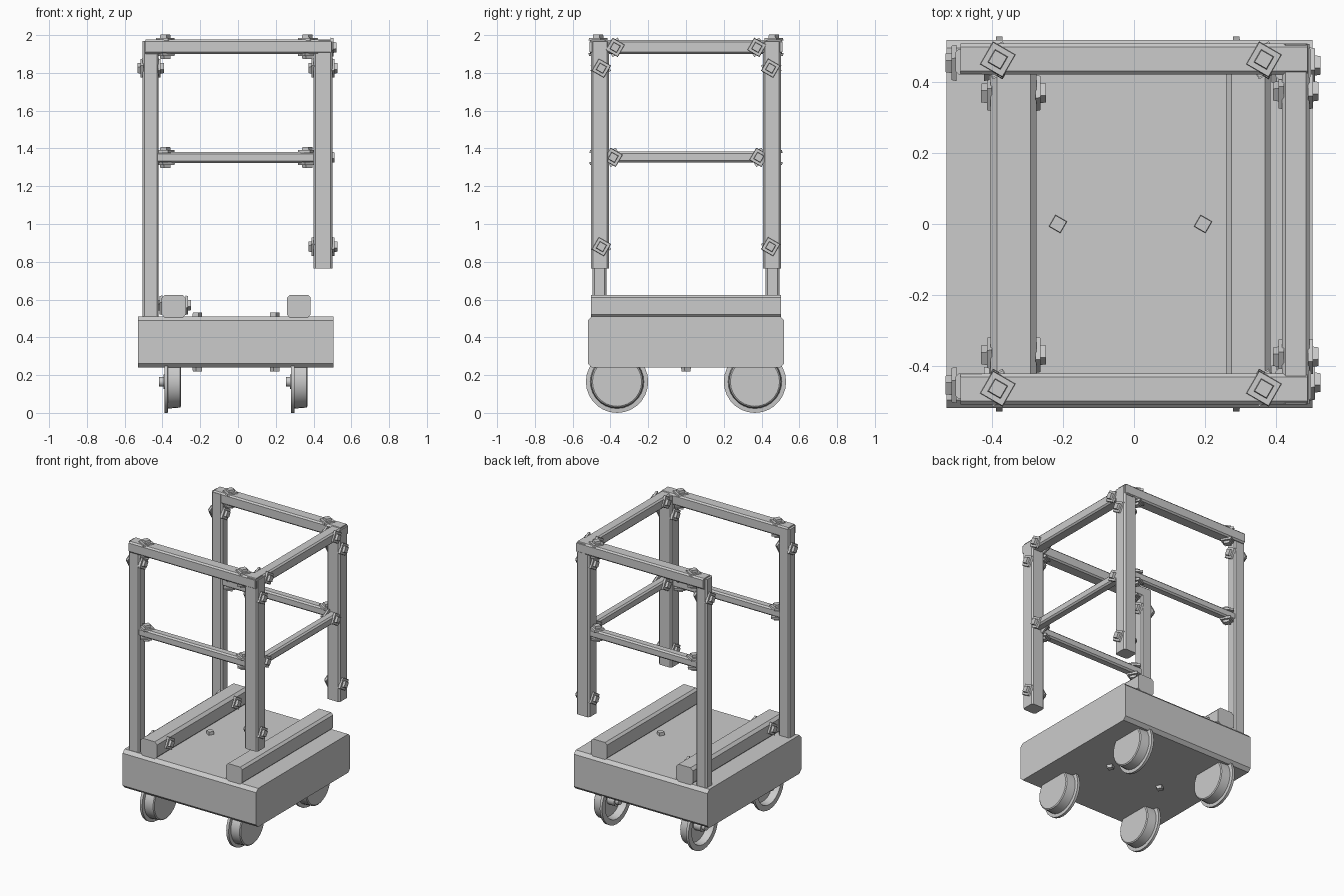
import bpy, bmesh, math
from mathutils import Vector, Matrix

if "Cube" in bpy.data.objects:
    bpy.data.objects.remove(bpy.data.objects["Cube"])


def finish(name, bm):
    bmesh.ops.recalc_face_normals(bm, faces=bm.faces)
    me = bpy.data.meshes.new(name)
    bm.to_mesh(me)
    bm.free()
    ob = bpy.data.objects.new(name, me)
    bpy.context.collection.objects.link(ob)
    return ob


def beam(name, lo, hi, axis, c):
    """Bar between two corners, long edges along axis chamfered by c."""
    bm = bmesh.new()
    lo, hi = Vector(lo), Vector(hi)
    size = hi - lo
    bmesh.ops.create_cube(bm, size=1, matrix=Matrix.Translation((lo + hi) / 2)
                          @ Matrix.Diagonal((*size, 1)))
    edges = [e for e in bm.edges
             if abs((e.verts[0].co - e.verts[1].co)[axis]) > 1e-4]
    bmesh.ops.bevel(bm, geom=edges, offset=c, segments=1, affect='EDGES')
    return finish(name, bm)


def bolt(name, pos, axis, a, b, washer=True):
    """Diamond washer and square nut on both faces a < b of a bar."""
    bm = bmesh.new()
    for face, s in ((a, -1), (b, 1)):
        parts = [(0.053, 0.05, -0.004, 0.011), (0.03, 0.027, 0.009, 0.027)]
        if not washer:
            parts = [(0.027, 0.025, -0.004, 0.022)]
        for r1, r2, h0, h1 in parts:
            p = Vector(pos)
            p[axis] = face + s * (h0 + h1) / 2
            direction = Vector((0, 0, 0))
            direction[axis] = s
            turn = Vector((0, 0, 1)).rotation_difference(direction)
            m = (Matrix.Translation(p) @ turn.to_matrix().to_4x4()
                 @ Matrix.Rotation(math.radians(15), 4, 'Z'))
            bmesh.ops.create_cone(bm, cap_ends=True, segments=4, radius1=r1,
                                  radius2=r2, depth=h1 - h0, matrix=m)
    return finish(name, bm)


def wheel(name, x, y, z):
    """Flanged wheel, open on the -x side with a hub inside."""
    prof = [(0.0, 0), (0.0, 0.036), (-0.022, 0.036), (-0.022, 0)]
    rim = [(0.088, 0), (0.088, 0.13), (0.083, 0.137), (0.02, 0.142), (0.018, 0.165),
           (0, 0.165), (0, 0.128), (0.05, 0.12), (0.05, 0.038), (-0.005, 0.038),
           (-0.005, 0.026), (-0.027, 0.024), (-0.027, 0)]
    bm = bmesh.new()
    vs = [bm.verts.new((x + px, y, z + r)) for px, r in rim]
    es = [bm.edges.new(p) for p in zip(vs, vs[1:])]
    bmesh.ops.spin(bm, geom=vs + es, cent=(x, y, z), axis=(1, 0, 0),
                   angle=math.tau, steps=28, use_duplicate=False)
    bmesh.ops.remove_doubles(bm, verts=bm.verts, dist=1e-4)
    ob = finish(name, bm)
    bpy.ops.object.select_all(action='DESELECT')
    ob.select_set(True)
    bpy.context.view_layer.objects.active = ob
    bpy.ops.object.shade_smooth_by_angle(angle=math.radians(30))


# Deck and the two cross beams lying on it
beam("deck", (-.53, -.52, .24), (.505, .52, .51), 0, .022)
beam("cross_beam_left", (-.405, -.503, .505), (-.275, .503, .625), 1, .018)
beam("cross_beam_right", (.26, -.503, .505), (.385, .503, .625), 1, .015)
for x in (-.215, .195):
    bolt("deck_bolt", (x, 0, 0), 2, .24, .51, washer=False)

# Wheels
for x in (-.39, .28):
    for y in (-.365, .365):
        wheel("wheel", x, y, .165)

# Railing, both sides
for s in (-1, 1):
    def bar(name, x0, x1, y0, y1, z0, z1, axis):
        ya, yb = sorted((s * y0, s * y1))
        beam(name, (x0, ya, z0), (x1, yb, z1), axis, .01)
    bar("long_post", -.505, -.42, .422, .495, .495, 1.968, 2)
    bar("short_post", .40, .50, .408, .503, .765, 1.965, 2)
    bar("top_side_rail", -.49, .49, .423, .51, 1.90, 1.977, 0)
    bar("middle_side_rail", -.44, .44, .43, .49, 1.323, 1.38, 0)
    for x in (-.385, .367):
        bolt("top_rail_bolt", (x, s * .465, 0), 2, 1.90, 1.975)
        bolt("middle_rail_bolt", (x, s * .46, 0), 2, 1.323, 1.38)
    bolt("long_post_bolt", (0, s * .455, 1.825), 0, -.505, -.42)
    for z in (1.825, .88):
        bolt("short_post_bolt", (0, s * .448, z), 0, .40, .50)
    bolt("end_top_bolt", (0, s * .375, 1.935), 0, .42, .495)
    bolt("end_middle_bolt", (0, s * .386, 1.353), 0, .425, .485)
    bolt("cross_beam_bolt", (0, s * .37, .57), 0, -.405, -.275)

# Railing, end
beam("top_end_rail", (.418, -.508, 1.90), (.496, .508, 1.973), 1, .01)
beam("middle_end_rail", (.425, -.44, 1.326), (.485, .44, 1.383), 1, .01)
